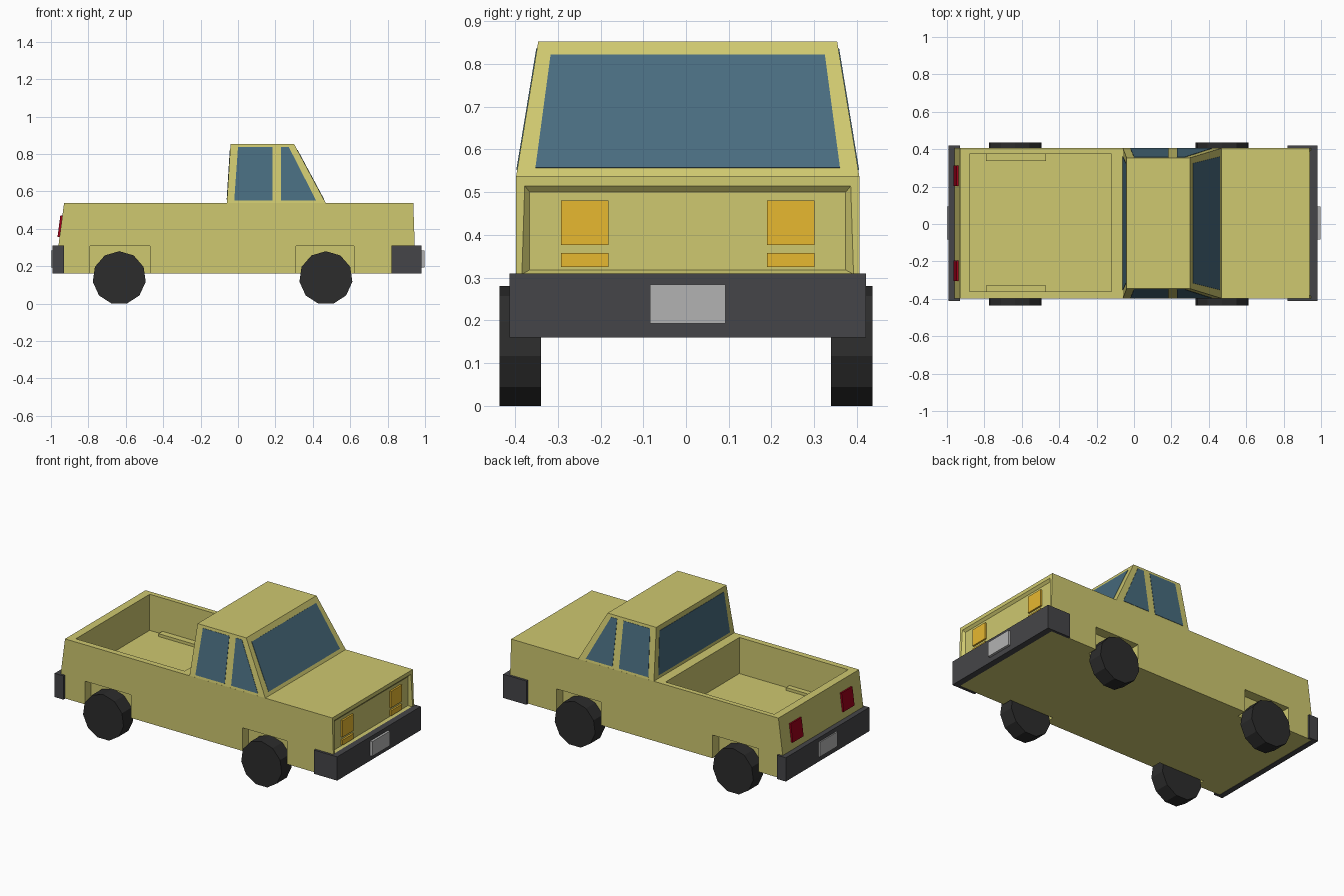
import bpy, bmesh, math
from mathutils import Vector

if "Cube" in bpy.data.objects:
    bpy.data.objects.remove(bpy.data.objects["Cube"])

YC = 0.004          # body centre line
SIDES = (("left", 1), ("right", -1))


def material(name, rgb):
    m = bpy.data.materials.new(name)
    m.diffuse_color = (*rgb, 1)
    m.use_nodes = True
    m.node_tree.nodes["Principled BSDF"].inputs["Base Color"].default_value = m.diffuse_color
    return m


PAINT = material("paint", (0.62, 0.58, 0.16))
GLASS = material("glass", (0.065, 0.15, 0.21))
RUBBER = material("rubber", (0.025, 0.025, 0.025))
TRIM = material("trim", (0.06, 0.06, 0.065))
AMBER = material("amber", (0.80, 0.48, 0.03))
RED = material("red", (0.35, 0.0, 0.01))
SILVER = material("silver", (0.45, 0.45, 0.45))


def loft(name, a, b, mat):
    """Closed solid between two matching outlines."""
    bm = bmesh.new()
    va = [bm.verts.new(p) for p in a]
    vb = [bm.verts.new(p) for p in b]
    bm.faces.new(va)
    bm.faces.new(vb)
    n = len(a)
    for i in range(n):
        j = (i + 1) % n
        bm.faces.new((va[i], va[j], vb[j], vb[i]))
    bmesh.ops.recalc_face_normals(bm, faces=bm.faces)
    me = bpy.data.meshes.new(name)
    bm.to_mesh(me)
    bm.free()
    me.materials.append(mat)
    ob = bpy.data.objects.new(name, me)
    bpy.context.collection.objects.link(ob)
    return ob


def prism(name, pts, vec, mat):
    return loft(name, pts, [Vector(p) + Vector(vec) for p in pts], mat)


def box(name, x, y, z, mat):
    pts = [(x[0], y[0], z[0]), (x[1], y[0], z[0]), (x[1], y[1], z[0]), (x[0], y[1], z[0])]
    return prism(name, pts, (0, 0, z[1] - z[0]), mat)


def cut(target, cutter):
    mod = target.modifiers.new("cut", 'BOOLEAN')
    mod.operation, mod.solver, mod.object = 'DIFFERENCE', 'EXACT', cutter
    with bpy.context.temp_override(object=target, active_object=target):
        bpy.ops.object.modifier_apply(modifier=mod.name)
    bpy.data.objects.remove(cutter)


def pane(name, pts, outward, mat, t=0.004):
    """Thin plate lying on the plane of pts."""
    p = [Vector(q) for q in pts]
    n = (p[1] - p[0]).cross(p[2] - p[0]).normalized()
    if n.dot(Vector(outward)) < 0:
        n = -n
    return prism(name, [q - n * 0.002 for q in p], n * t, mat)


# Body shell: side profile pulled across the width
profile = [(-0.965, 0.162), (-0.96, 0.31), (-0.93, 0.538), (0.937, 0.538), (0.945, 0.31), (0.945, 0.162)]
body = prism("body", [(x, YC - 0.402, z) for x, z in profile], (0, 0.804, 0), PAINT)

# Open cargo bed
cut(body, box("bed_cutter", (-0.88, -0.12), (YC - 0.365, YC + 0.371), (0.31, 0.7), PAINT))

# Shallow recess in the nose
outer = [(0.96, YC + s * 0.402, z) for s, z in ((-1, 0.54), (1, 0.54), (1, 0.30), (-1, 0.30))]
inner = [(0.925, YC + s * 0.37, z) for s, z in ((-1, 0.50), (1, 0.50), (1, 0.318), (-1, 0.318))]
cut(body, loft("nose_cutter", outer, inner, PAINT))

# Wheel arches, bed arch covers and eleven-sided wheels
for side, s in SIDES:
    for end, x0, x1, wx in (("front", 0.31, 0.62, 0.47), ("rear", -0.79, -0.47, -0.635)):
        ys = sorted((YC + s * 0.34, YC + s * 0.5))
        cut(body, box("arch_cutter", (x0, x1), ys, (0.1, 0.308), PAINT))
        ring = [(wx + 0.143 * math.sin(i * math.tau / 11), s * 0.34,
                 0.137 + 0.143 * math.cos(i * math.tau / 11)) for i in range(11)]
        prism(f"{end}_{side}_wheel", ring, (0, s * 0.097, 0), RUBBER)
    ys = sorted((YC + s * 0.332, YC + s * 0.38))
    box(f"{side}_bed_arch", (-0.79, -0.47), ys, (0.309, 0.328), PAINT)

# Cab: tapered block
Z0, Z1 = 0.536, 0.853


def f(z):
    return (z - Z0) / (Z1 - Z0)


def half(z):
    return 0.402 - 0.052 * f(z)


def front_x(z):
    return 0.47 - 0.17 * f(z)


def rear_x(z):
    return -0.06 + 0.02 * f(z)


def cab_ring(z):
    return [(x, YC + s * half(z), z) for x, s in
            ((rear_x(z), -1), (front_x(z), -1), (front_x(z), 1), (rear_x(z), 1))]


loft("cab", cab_ring(Z0), cab_ring(Z1), PAINT)

# Windscreen and rear window
LO, HI = 0.557, 0.822
for name, fx, d in (("windscreen", front_x, 1), ("rear_window", rear_x, -1)):
    pts = [(fx(z), YC + s * (half(z) - m), z) for s, z, m in
           ((-1, LO, 0.042), (1, LO, 0.042), (1, HI, 0.034), (-1, HI, 0.034))]
    pane(name, pts, (d, 0, 0), GLASS)

# Side windows
door = [(-0.02, 0.552), (0.185, 0.552), (0.185, 0.836), (0.0, 0.836)]
quarter = [(0.23, 0.552), (0.417, 0.552), (0.272, 0.836), (0.23, 0.836)]
for side, s in SIDES:
    for name, shape in (("rear", door), ("front", quarter)):
        pane(f"{side}_{name}_window", [(x, YC + s * half(z), z) for x, z in shape], (0, s, 0), GLASS)

# Wrap-around bumpers and number plates
for name, tip, wall, back in (("front", 0.982, 0.942, 0.82), ("rear", -0.992, -0.958, -0.93)):
    o, i = 0.417, 0.400
    u = [(back, o), (tip, o), (tip, -o), (back, -o), (back, -i), (wall, -i), (wall, i), (back, i)]
    prism(f"{name}_bumper", [(x, YC + y, 0.16) for x, y in u], (0, 0, 0.15), TRIM)
    end = math.copysign(0.997 if tip > 0 else 1.0, tip)
    box(f"{name}_plate", sorted((tip * 0.99, end)), (YC - 0.088, YC + 0.089), (0.192, 0.284), SILVER)

# Headlights, indicators and tail lights
for side, s in SIDES:
    ys = sorted((YC + s * 0.186, YC + s * 0.297))
    box(f"{side}_headlight", (0.92, 0.936), ys, (0.376, 0.48), AMBER)
    box(f"{side}_indicator", (0.92, 0.936), ys, (0.325, 0.358), AMBER)
    ya, yb = YC + s * 0.2, YC + s * 0.308
    pane(f"{side}_tail_light", [(-0.953, ya, 0.355), (-0.953, yb, 0.355), (-0.938, yb, 0.47), (-0.938, ya, 0.47)],
         (-1, 0, 0), RED, 0.014)
